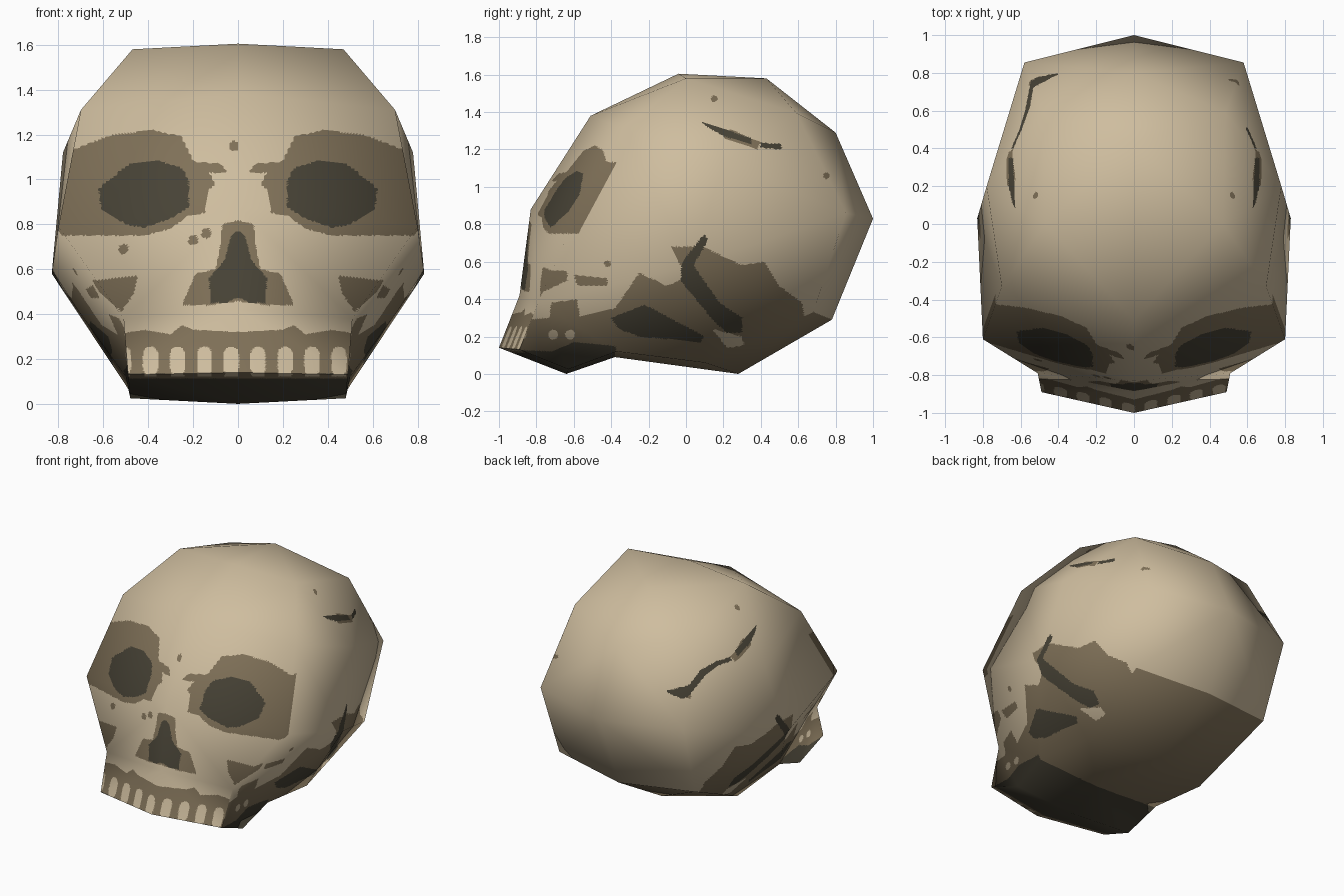
import bpy, bmesh, math
from mathutils import Vector

if "Cube" in bpy.data.objects:
    bpy.data.objects.remove(bpy.data.objects["Cube"])

# ---- flat colours -------------------------------------------------------
def material(name, rgb):
    m = bpy.data.materials.new(name)
    m.diffuse_color = (*rgb, 1)
    m.use_nodes = True
    m.node_tree.nodes["Principled BSDF"].inputs["Base Color"].default_value = m.diffuse_color
    return m

BONE, BROWN, DARK = 0, 1, 2
MATS = [material("bone", (0.62, 0.51, 0.345)),
        material("stained_bone", (0.215, 0.165, 0.098)),
        material("hollow_dark", (0.064, 0.056, 0.037))]

# ---- skull form: centre profile (y, z) and lateral profile (x, y, z) ------
centre = [(-1, .14), (-.64, 0), (-.38, .09), (.28, 0), (.78, .29), (1, .83),
          (.80, 1.29), (.43, 1.58), (-.04, 1.605), (-.51, 1.38), (-.83, .88), (-.89, .42)]
lateral = [(.49, -.89, .13), (.48, -.63, .025), (.50, -.37, .12), (.485, .10, .06),
           (.55, .68, .33), (.58, .855, .86), None, (.485, .59, 1.395),
           (.47, 0, 1.58), (.70, -.33, 1.31), (.80, -.61, .79), (.51, -.79, .38)]
ear, temple = (.83, .03, .58), (.78, .20, 1.12)

def build_form():
    bm = bmesh.new()
    mid = [bm.verts.new((0, y, z)) for y, z in centre]
    n = len(mid)
    for s in (1, -1):
        lat = []
        for p in lateral:       # None repeats the previous point
            lat.append(bm.verts.new((s * p[0], *p[1:])) if p else lat[-1])
        e = bm.verts.new((s * ear[0], *ear[1:]))
        t = bm.verts.new((s * temple[0], *temple[1:]))
        for i in range(n):
            j = (i + 1) % n
            bm.faces.new(list(dict.fromkeys((mid[i], mid[j], lat[j], lat[i]))))
        bm.faces.new((lat[0], lat[1], lat[2], lat[11]))          # jaw side
        for a, b in ((10, 11), (11, 2), (2, 3), (3, 4), (4, 5)):  # around ear
            bm.faces.new((e, lat[a], lat[b]))
        for a, b in ((5, 7), (7, 8), (8, 9)):                     # around temple
            bm.faces.new((t, lat[a], lat[b]))
        bm.faces.new((e, t, lat[9]))
        bm.faces.new((e, lat[9], lat[10]))
        bm.faces.new((e, lat[5], t))
    bmesh.ops.triangulate(bm, faces=bm.faces[:])
    bmesh.ops.recalc_face_normals(bm, faces=bm.faces[:])
    bm.normal_update()
    return bm

# ---- stain outlines -------------------------------------------------------
# front outlines in (|x|, z)
EYE = [(.22, 1), (.25, 1.05), (.36, 1.085), (.47, 1.075), (.52, 1.04), (.62, .96),
       (.61, .87), (.5, .8), (.42, .785), (.29, .83), (.22, .88)]
SOCKET = [(.08, 1.07), (.2, 1.08), (.25, 1.19), (.37, 1.22), (.56, 1.2), (.74, 1.13),
          (.9, 1.14), (.9, .75), (.42, .75), (.3, .78), (.22, .84), (.15, .85),
          (.13, .95), (.1, .98), (.13, 1.03), (.05, 1.03)]
NOSE = [(-.01, .78), (.03, .75), (.06, .64), (.13, .56), (.12, .45), (.05, .45), (-.01, .48)]
NOSE_RIM = [(-.01, .82), (.07, .8), (.08, .7), (.1, .6), (.19, .58), (.25, .44),
            (.12, .44), (-.01, .46)]
LIP = [(-.01, .32), (.2, .33), (.25, .35), (.3, .31), (.42, .33), (.6, .3), (.6, 0), (-.01, 0)]
CHEEK = [(.45, .57), (.65, .55), (.62, .5), (.52, .41), (.46, .5)]
# side outlines in (y, z)
SIDE_DARK = [
    [(-.4, .3), (-.22, .37), (-.05, .28), (.1, .2), (.08, .17), (-.25, .2), (-.36, .24)],
    [(.1, .75), (-.02, .6), (-.03, .5), (.15, .28), (.22, .22), (.3, .22), (.3, .3),
     (.18, .38), (.04, .58), (.12, .72)],
    [(-.95, .13), (-.72, .12), (-.6, .17), (-.38, .15), (-.34, 0), (-.95, 0)],
    [(.08, 1.35), (.2, 1.31), (.35, 1.26), (.35, 1.23), (.2, 1.27), (.1, 1.33)],
    [(.4, 1.235), (.51, 1.23), (.51, 1.2), (.4, 1.21)]]
LEFT_CRACK = [(.5, 1.23), (.62, 1.2), (.8, 1.07), (.78, 1.04), (.6, 1.16), (.5, 1.2)]
SIDE_BONE = [(.14, .24), (.3, .2), (.31, .15), (.22, .14)]
SIDE_BROWN = [
    [(-.6, .3), (-.38, .35), (-.25, .54), (-.1, .47), (0, .52), (-.08, .68), (.09, .68),
     (.3, .58), (.42, .6), (.5, .47), (.62, .38), (.64, .25), (.3, -.1), (-.6, -.1)],
    [(-.95, .28), (-.73, .30), (-.72, .38), (-.58, .4), (-.57, .3), (-.5, 0), (-1, 0)],
    [(-.6, .53), (-.42, .51), (-.42, .47), (-.58, .47)],
    [(.2, 1.26), (.24, 1.31), (.32, 1.27), (.4, 1.24), (.38, 1.2), (.3, 1.23)]]
# small specks: front (x, z), side (y, z)
FRONT_SPECKS = [(-.51, .69), (-.02, 1.15), (-.2, .73), (-.14, .76)]
SIDE_SPECKS = [(.75, 1.06), (.15, 1.47), (-.42, .59)]

def inside(u, v, poly):
    hit = False
    for (a, b), (c, d) in zip(poly, poly[1:] + poly[:1]):
        if (b > v) != (d > v) and u < (c - a) * (v - b) / (d - b) + a:
            hit = not hit
    return hit

def near(u, v, spots, r):
    return any(math.hypot(u - a, v - b) < r for a, b in spots)

def paint(p, n):
    x, y, z = p
    ax = abs(x)
    d = (x + .09) % .12 - .06                       # distance to nearest tooth
    if n.z < -.6 and (y < -.38 or z < .34):         # underside
        if y < -.8 and z > .113:
            return BONE if abs(d) < .03 and z > .122 else BROWN
        return DARK if y < -.38 else BROWN
    if y < -.37 and n.y < -.2:                      # face
        if inside(ax, z, EYE) or inside(ax, z, NOSE):
            return DARK
        if z < .3 and y < -.75:                     # teeth row
            if ax < .5 and (d / .034) ** 2 + ((z - .19) / .065) ** 4 < 1:
                return BONE
            if z < .135:
                return DARK
        if inside(ax, z, NOSE_RIM) or inside(ax, z, CHEEK):
            return BROWN
        if (y < -.75 and inside(ax, z, LIP)) or near(x, z, FRONT_SPECKS, .022):
            return BROWN
    if y < -.97 + .53 * z and inside(ax, z, SOCKET):
        return BROWN
    if ax > .4 and n.y > -.8:                       # sides
        if near(y, z, [(c, .21) for c in (-.62, -.71, -.88)], .026):
            return BONE
        if any(inside(y, z, q) for q in SIDE_DARK):
            return DARK
        if x < 0 and inside(y, z, LEFT_CRACK):
            return DARK
        if inside(y, z, SIDE_BONE):
            return BONE
        if any(inside(y, z, q) for q in SIDE_BROWN) or near(y, z, SIDE_SPECKS, .018):
            return BROWN
    return BONE

# ---- dice each big facet finely, keep its smooth shading, paint by rule ----
def corner_normal(face, vert):
    total = Vector()
    for f in vert.link_faces:
        if f.normal.dot(face.normal) > math.cos(math.radians(84)):
            total += f.normal * f.calc_area()
    return total.normalized()

def build_skull(k=54):
    form = build_form()
    verts, faces, mats, normals, index = [], [], [], [], {}

    def add(p):
        key = tuple(round(c, 4) for c in p)
        if key not in index:
            index[key] = len(verts)
            verts.append(p)
        return index[key]

    for f in form.faces:
        P = [v.co for v in f.verts]
        N = [corner_normal(f, v) for v in f.verts]

        def at(i, j):
            a, b, c = 1 - (i + j) / k, i / k, j / k
            return (P[0] * a + P[1] * b + P[2] * c,
                    (N[0] * a + N[1] * b + N[2] * c).normalized())

        grid = {(i, j): at(i, j) for i in range(k + 1) for j in range(k + 1 - i)}
        ids = {c: add(g[0]) for c, g in grid.items()}
        for i in range(k):
            for j in range(k - i):
                tris = [((i, j), (i + 1, j), (i, j + 1))]
                if i + j < k - 1:
                    tris.append(((i + 1, j), (i + 1, j + 1), (i, j + 1)))
                for t in tris:
                    faces.append([ids[c] for c in t])
                    normals.extend(grid[c][1] for c in t)
                    mid = sum((grid[c][0] for c in t), Vector()) / 3
                    mats.append(paint(mid, f.normal))
    form.free()

    me = bpy.data.meshes.new("skull")
    me.from_pydata(verts, [], faces)
    for m in MATS:
        me.materials.append(m)
    me.polygons.foreach_set("material_index", mats)
    me.polygons.foreach_set("use_smooth", [True] * len(faces))
    me.update()
    me.normals_split_custom_set(normals)
    ob = bpy.data.objects.new("skull", me)
    bpy.context.collection.objects.link(ob)

build_skull()
